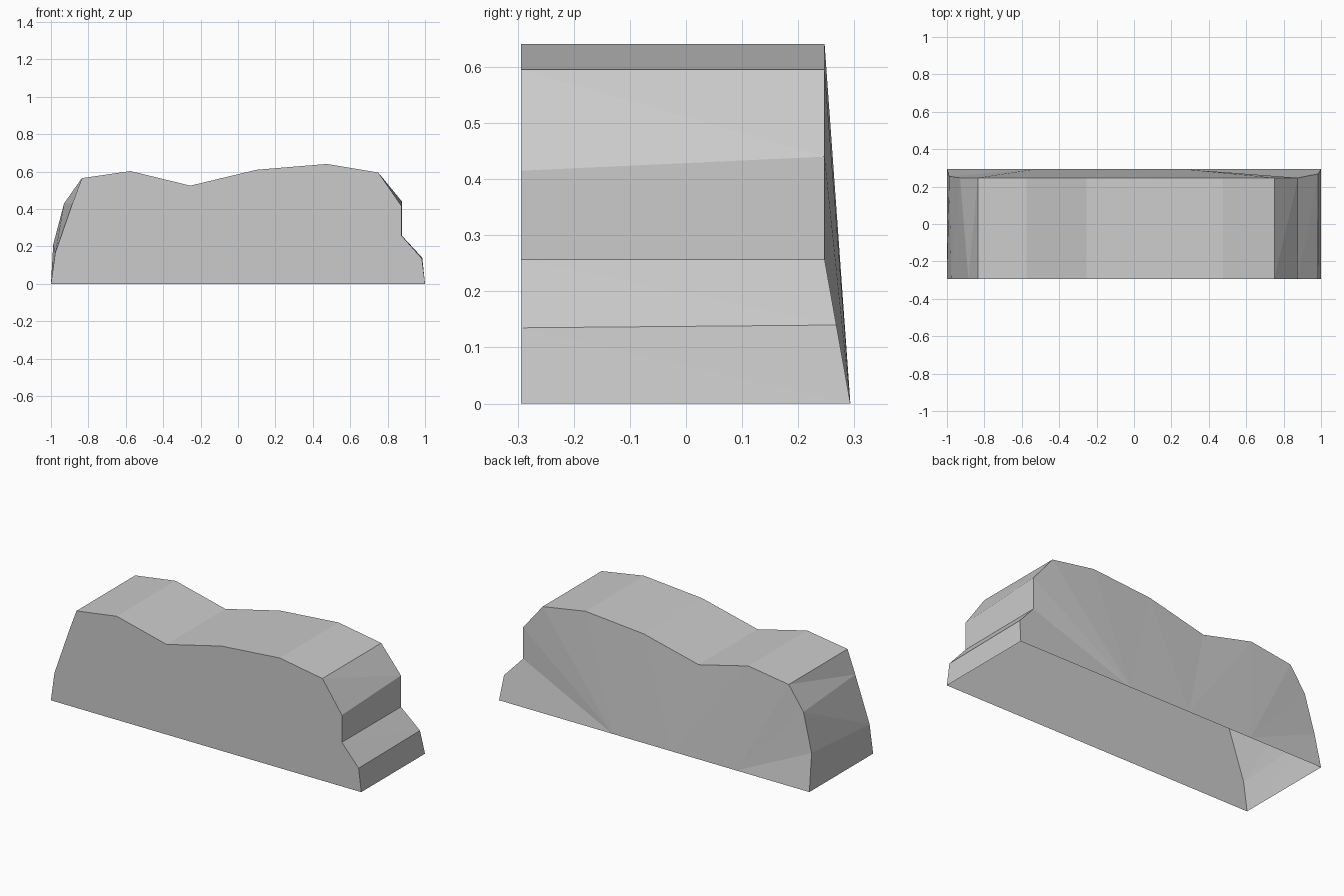
import bpy
import bmesh

cube = bpy.data.objects.get("Cube")
if cube:
    bpy.data.objects.remove(cube, do_unlink=True)

FRONT_Y, CREST_Y, FOOT_Y = -0.294, 0.247, 0.293

stone = bpy.data.materials.new("plain grey")
stone.use_nodes = True
stone.diffuse_color = (0.6, 0.6, 0.6, 1)
stone.node_tree.nodes["Principled BSDF"].inputs["Base Color"].default_value = (0.6, 0.6, 0.6, 1)

# Crest shared by the front and back outlines, from right to left
crest = [(-0.835, 0.565), (-0.575, 0.603), (-0.255, 0.525), (0.1, 0.61),
         (0.475, 0.641), (0.75, 0.595)]
front_outline = [(-1, 0), (-0.977, 0.165), (-0.885, 0.43)] + crest + [
    (0.875, 0.415), (0.875, 0.257), (0.983, 0.135), (1, 0)]
back_outline = [(-1, 0), (-0.988, 0.21), (-0.93, 0.43)] + crest + [
    (0.877, 0.44), (0.877, 0.257), (0.985, 0.14), (1, 0)]


def back_y(z):
    """The back wall leans in from its foot up to the crest."""
    return FOOT_Y + (CREST_Y - FOOT_Y) * min(z / 0.257, 1)


bm = bmesh.new()
front = [bm.verts.new((x, FRONT_Y, z)) for x, z in front_outline]
back = [bm.verts.new((x, back_y(z), z)) for x, z in back_outline]

# Flat front wall
bm.faces.new(front)

# Strip over the ends and the top
for i in range(len(front) - 1):
    a, b, c, d = front[i], front[i + 1], back[i + 1], back[i]
    bm.faces.new((a, b, c))
    bm.faces.new((a, c, d))

# Back wall: fans rising from points along the foot
foot = [back[0]] + [bm.verts.new((x, FOOT_Y, 0)) for x in (-0.53, -0.12, 0.27)] + [back[-1]]
fans = [(foot[1], 0, 4), (foot[2], 4, 6), (foot[3], 6, len(back) - 1)]
for hub, start, end in fans:
    for i in range(start, end):
        bm.faces.new((hub, back[i], back[i + 1]))
bm.faces.new((foot[1], back[4], foot[2]))
bm.faces.new((foot[2], back[6], foot[3]))

# Consistent outward normals; the underside stays open
bmesh.ops.recalc_face_normals(bm, faces=bm.faces)
bm.faces.ensure_lookup_table()
if bm.faces[0].normal.y > 0:
    bmesh.ops.reverse_faces(bm, faces=bm.faces)

mesh = bpy.data.meshes.new("ridge_block")
bm.to_mesh(mesh)
bm.free()
mesh.materials.append(stone)
block = bpy.data.objects.new("ridge_block", mesh)
bpy.context.collection.objects.link(block)
